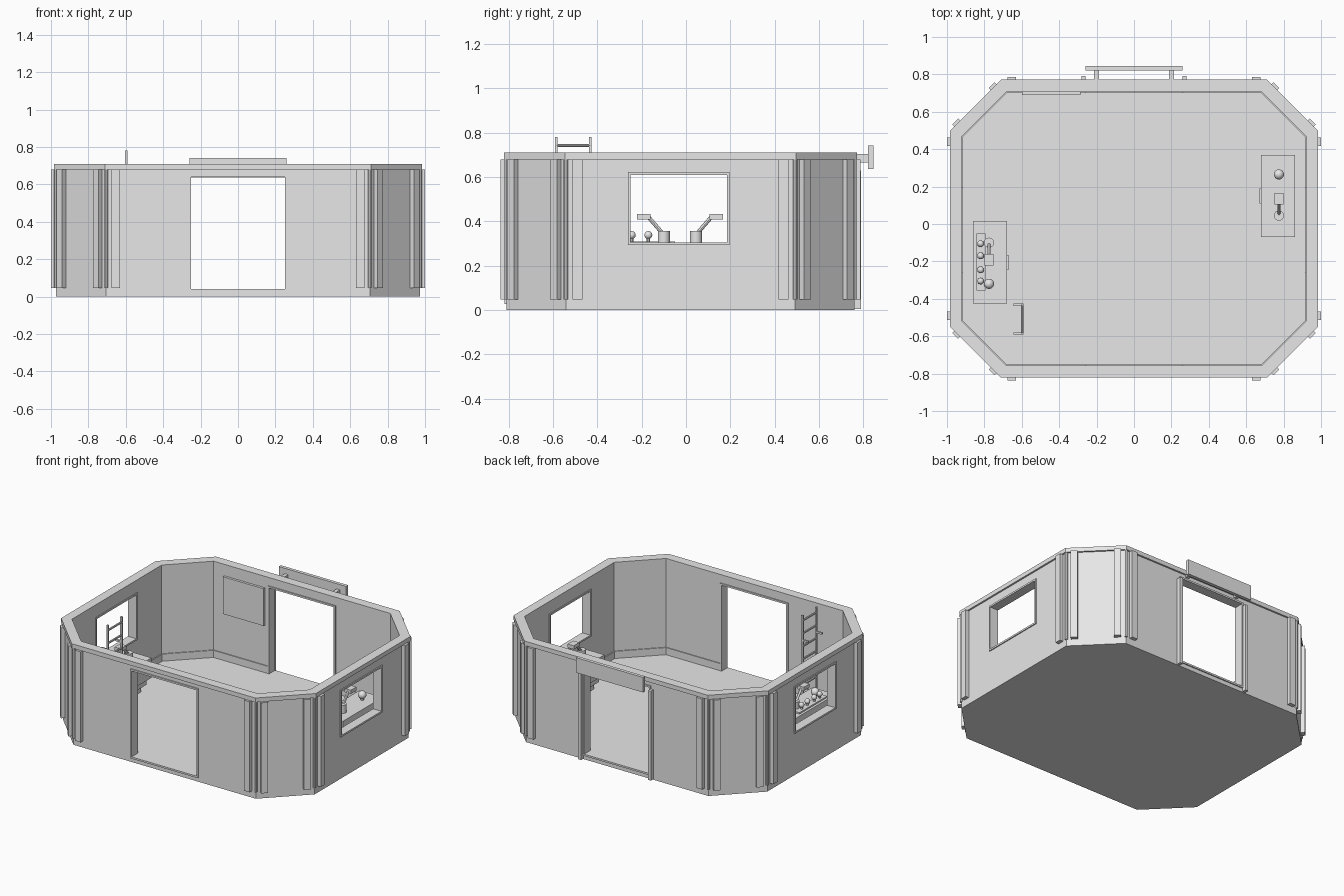
import bpy, bmesh, math
from mathutils import Matrix, Vector

old = bpy.data.objects.get("Cube")
if old:
    bpy.data.objects.remove(old)

grey = bpy.data.materials.new("plain_grey")
grey.use_nodes = True
grey.diffuse_color = (0.8, 0.8, 0.8, 1)
grey.node_tree.nodes["Principled BSDF"].inputs["Base Color"].default_value = (0.8, 0.8, 0.8, 1)
MID_Y = -0.025


def finish(name, bm, smooth=False):
    bmesh.ops.recalc_face_normals(bm, faces=bm.faces)
    mesh = bpy.data.meshes.new(name)
    bm.to_mesh(mesh)
    bm.free()
    mesh.materials.append(grey)
    obj = bpy.data.objects.new(name, mesh)
    bpy.context.scene.collection.objects.link(obj)
    if smooth:
        bpy.ops.object.select_all(action="DESELECT")
        obj.select_set(True)
        bpy.context.view_layer.objects.active = obj
        bpy.ops.object.shade_smooth_by_angle()
    return obj


def add_box(bm, x, y, z, turn=Matrix()):
    """Box from (low, high) pairs, optionally moved by a matrix."""
    size = Matrix.Diagonal((x[1] - x[0], y[1] - y[0], z[1] - z[0], 1))
    mid = Matrix.Translation((sum(x) / 2, sum(y) / 2, sum(z) / 2))
    bmesh.ops.create_cube(bm, size=1, matrix=turn @ mid @ size)


def box(name, x, y, z):
    bm = bmesh.new()
    add_box(bm, x, y, z)
    return finish(name, bm)


def add_rod(bm, a, b, radius, sides=12):
    a, b = Vector(a), Vector(b)
    d = b - a
    m = Matrix.Translation((a + b) / 2) @ d.to_track_quat("Z", "Y").to_matrix().to_4x4()
    bmesh.ops.create_cone(bm, cap_ends=True, segments=sides, radius1=radius,
                          radius2=radius, depth=d.length, matrix=m)


def octagon(inset):
    """Chamfered rectangle, anticlockwise, shrunk evenly by inset."""
    hx, hy, c = 0.985 - inset, 0.797 - inset, 0.275 - 0.586 * inset
    quarter = [(hx, hy - c), (hx - c, hy)]
    pts = quarter + [(-x, y) for x, y in quarter[::-1]]
    pts += [(-x, -y) for x, y in pts]
    return [Vector((x, y + MID_Y, 0)) for x, y in pts]


def ring(name, outer, inner, z0, z1):
    bm = bmesh.new()
    loops = [[bm.verts.new((p.x, p.y, z)) for p in octagon(i)]
             for i, z in ((outer, z0), (outer, z1), (inner, z1), (inner, z0))]
    for k in range(4):
        a, b = loops[k], loops[(k + 1) % 4]
        for i in range(8):
            j = (i + 1) % 8
            bm.faces.new((a[i], a[j], b[j], b[i]))
    return finish(name, bm)


def cut(obj, x, y, z):
    cutter = box("cutter", x, y, z)
    cutter.hide_render = True
    mod = obj.modifiers.new("opening", "BOOLEAN")
    mod.operation, mod.solver, mod.object = "DIFFERENCE", "EXACT", cutter
    bpy.context.view_layer.update()
    graph = bpy.context.evaluated_depsgraph_get()
    mesh = bpy.data.meshes.new_from_object(obj.evaluated_get(graph))
    obj.modifiers.clear()
    obj.data = mesh
    bpy.data.objects.remove(cutter)


# Shell: walls with two doorways and two windows, top rim, baseboard, floor
walls = ring("walls", 0.012, 0.065, 0, 0.69)
cut(walls, (-0.25, 0.25), (-2, 2), (0.04, 0.64))
cut(walls, (-2, 2), (-0.25, 0.185), (0.305, 0.61))
ring("top_rim", 0, 0.065, 0.68, 0.71)
baseboard = ring("baseboard", 0.064, 0.071, 0.03, 0.09)
cut(baseboard, (-0.25, 0.25), (-2, 2), (0, 0.2))
bm = bmesh.new()
face = bm.faces.new([bm.verts.new(p) for p in octagon(0.06)])
up = bmesh.ops.extrude_face_region(bm, geom=[face])
bmesh.ops.translate(bm, vec=(0, 0, 0.04),
                    verts=[v for v in up["geom"] if isinstance(v, bmesh.types.BMVert)])
finish("floor", bm)

# Wall battens beside every corner, with slim corner posts
bm = bmesh.new()
corners = octagon(0.012)
for i, a in enumerate(corners):
    b = corners[(i + 1) % 8]
    along = (b - a).normalized()
    for start, step in ((a, along), (b, -along)):
        turn = Matrix.Translation(start + step * 0.052) @ Matrix.Rotation(
            math.atan2(along.y, along.x), 4, "Z")
        add_box(bm, (-0.022, 0.022), (-0.027, 0.005), (0.047, 0.68), turn)
    add_rod(bm, (a.x, a.y, 0.047), (a.x, a.y, 0.685), 0.01, 8)
finish("wall_battens", bm)


# Thin frames around the openings
def add_frame(bm, axis, u, z, depth, w=0.012):
    parts = [((u[0] - w, u[0]), (z[0] - w, z[1] + w)), ((u[1], u[1] + w), (z[0] - w, z[1] + w)),
             (u, (z[0] - w, z[0])), (u, (z[1], z[1] + w))]
    for uu, zz in parts:
        if axis == "x":
            add_box(bm, uu, depth, zz)
        else:
            add_box(bm, depth, uu, zz)


bm = bmesh.new()
add_frame(bm, "x", (-0.25, 0.25), (0.04, 0.64), (-0.818, -0.75))
add_frame(bm, "x", (-0.25, 0.25), (0.04, 0.64), (0.70, 0.768))
finish("door_frames", bm)
bm = bmesh.new()
for s in (-1, 1):
    add_frame(bm, "y", (-0.25, 0.185), (0.305, 0.61), sorted((s * 0.915, s * 0.98)))
finish("window_frames", bm)

# Back sign board on two arms, and posts beside the back doorway
box("sign_board", (-0.26, 0.26), (0.822, 0.845), (0.637, 0.742))
bm = bmesh.new()
for s in (-0.2, 0.2):
    add_box(bm, (s - 0.013, s + 0.013), (0.75, 0.825), (0.665, 0.705))
finish("sign_arms", bm)
bm = bmesh.new()
for s in (-0.27, 0.27):
    add_box(bm, (s - 0.011, s + 0.011), (0.75, 0.79), (0.005, 0.63))
finish("back_door_posts", bm)
box("wall_panel", (-0.6, -0.285), (0.69, 0.715), (0.37, 0.63))

# Ladder
bm = bmesh.new()
for y in (-0.585, -0.432):
    add_box(bm, (-0.605, -0.592), (y - 0.006, y + 0.006), (0.04, 0.78))
    for z in (0.12, 0.6):
        add_box(bm, (-0.645, -0.6), (y - 0.006, y + 0.006), (z, z + 0.012))
for i in range(8):
    z = 0.742 - i * 0.09
    add_rod(bm, (-0.598, -0.585, z), (-0.598, -0.432, z), 0.007, 8)
finish("ladder", bm)


# Control consoles: s is the side, f the direction the lever leans in y
def console(side, s, mid, f):
    def span(a, b):
        return sorted((s * a, s * b))
    y = (mid - 0.22, mid + 0.22)
    bm = bmesh.new()
    for inner, z in ((0.68, (0.16, 0.3)), (0.72, (0.1, 0.16)), (0.76, (0.04, 0.1))):
        add_box(bm, span(inner, 0.86), y, z)
    finish(side + "_console", bm)
    box(side + "_console_handle", span(0.672, 0.685), (mid - 0.04, mid + 0.04), (0.2, 0.25))
    x, base = s * 0.775, mid - f * 0.105
    bm = bmesh.new()
    add_rod(bm, (x, base, 0.295), (x, base, 0.357), 0.027, 20)
    add_rod(bm, (x, base + f * 0.005, 0.345), (x, base + f * 0.07, 0.42), 0.009)
    add_box(bm, (x - 0.024, x + 0.024), sorted((base + f * 0.06, base + f * 0.122)), (0.408, 0.434))
    finish(side + "_lever", bm, True)
    bm = bmesh.new()
    k = mid + f * 0.115
    add_rod(bm, (x, k, 0.295), (x, k, 0.33), 0.012)
    bmesh.ops.create_uvsphere(bm, u_segments=20, v_segments=12, radius=0.027,
                              matrix=Matrix.Translation((x, k, 0.335)))
    finish(side + "_ball_knob", bm, True)


console("right", -1, -0.205, -1)
console("left", 1, 0.15, 1)

# Row of small knobs on the right console
box("knob_strip", (-0.843, -0.795), (-0.355, -0.05), (0.295, 0.31))
bm = bmesh.new()
for y in (-0.105, -0.17, -0.245, -0.305):
    add_rod(bm, (-0.82, y, 0.305), (-0.82, y, 0.335), 0.008)
    bmesh.ops.create_uvsphere(bm, u_segments=16, v_segments=10, radius=0.018,
                              matrix=Matrix.Translation((-0.82, y, 0.338)))
finish("small_knobs", bm, True)
